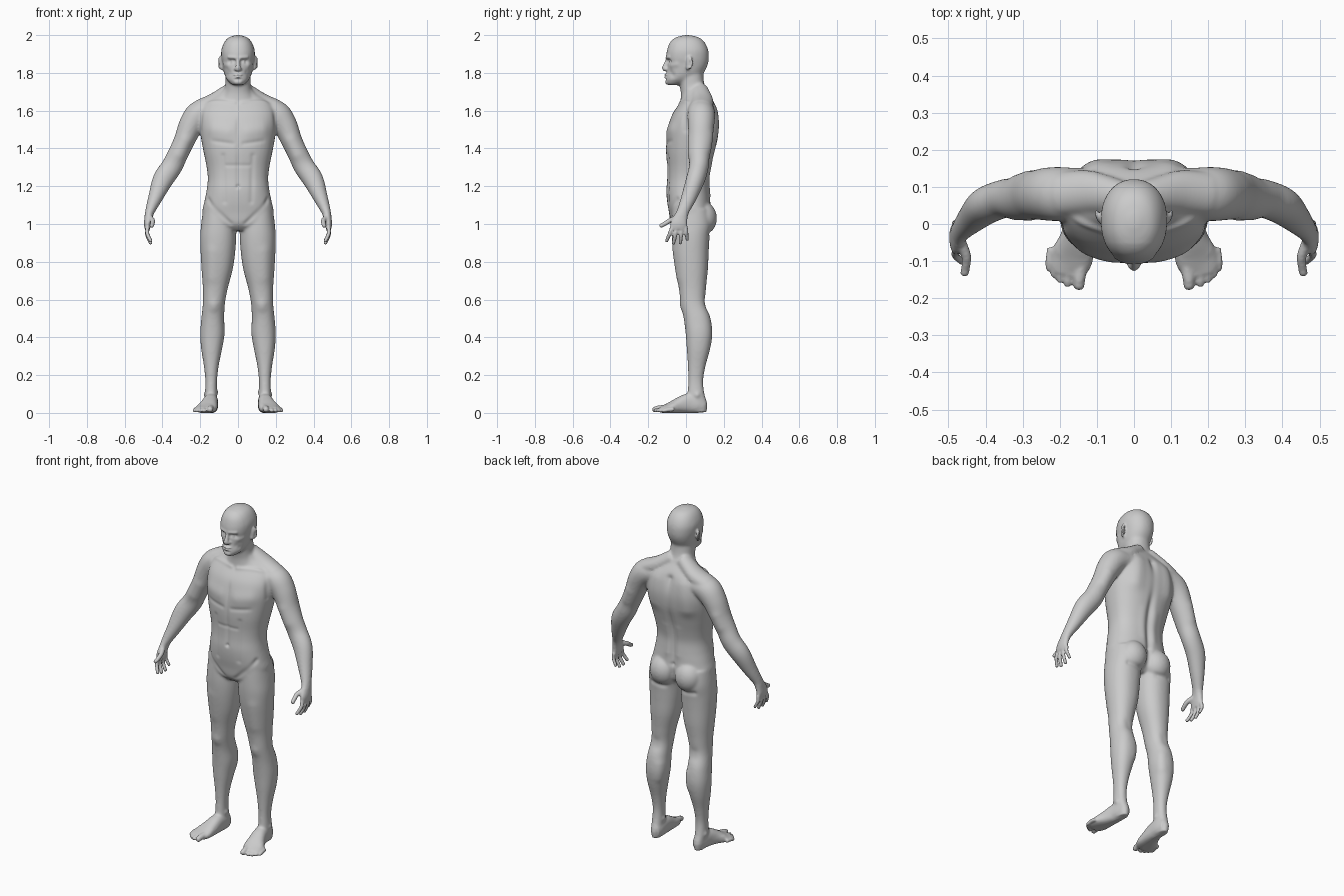
import bpy, bmesh, math
from mathutils import Vector, Matrix

bm = bmesh.new()


def spline(rows, n=6):
    """Catmull-Rom through rows of numbers."""
    out = []
    for i in range(len(rows) - 1):
        a, b, c, d = rows[max(i - 1, 0)], rows[i], rows[i + 1], rows[min(i + 2, len(rows) - 1)]
        for k in range(n):
            t = k / n
            out.append([0.5 * (2 * q + (r - p) * t + (2 * p - 5 * q + 4 * r - s) * t * t
                        + (3 * q - p - 3 * r + s) * t ** 3) for p, q, r, s in zip(a, b, c, d)])
    return out + [list(rows[-1])]


def unit_ring(power, n=40):
    e = 2 / power
    pts = []
    for i in range(n):
        c, s = math.cos(math.tau * i / n), math.sin(math.tau * i / n)
        pts.append((math.copysign(abs(c) ** e, c), math.copysign(abs(s) ** e, s)))
    return pts


def skin(rings, mirror):
    for side in ((1, -1) if mirror else (1,)):
        vs = [[bm.verts.new((p.x * side, p.y, p.z)) for p in r] for r in rings]
        n = len(vs[0])
        for a, b in zip(vs, vs[1:]):
            for i in range(n):
                bm.faces.new((a[i], a[(i + 1) % n], b[(i + 1) % n], b[i]))
        bm.faces.new(vs[0])
        bm.faces.new(vs[-1])


def flat_loft(rows, mirror=False, power=2.2):
    """Horizontal sections: z, x0, x1, y0, y1."""
    skin([[Vector(((x0 + x1) / 2 + c * (x1 - x0) / 2, (y0 + y1) / 2 + s * (y1 - y0) / 2, z))
           for c, s in unit_ring(power)] for z, x0, x1, y0, y1 in spline(rows)], mirror)


def tube(rows, ref=(0, 1, 0), mirror=True, power=2.0):
    """Sections across a path: x, y, z, radius across, radius along ref."""
    rows = spline(rows)
    pts = [Vector(r[:3]) for r in rows]
    rings = []
    for i, r in enumerate(rows):
        t = (pts[min(i + 1, len(pts) - 1)] - pts[max(i - 1, 0)]).normalized()
        v = Vector(ref)
        v = (v - t * v.dot(t)).normalized()
        u = v.cross(t)
        rings.append([pts[i] + u * c * r[3] + v * s * r[4] for c, s in unit_ring(power, 28)])
    skin(rings, mirror)


def ball(pos, size, turn=0, mirror=True):
    for side in ((1, -1) if mirror else (1,)):
        m = (Matrix.Translation((pos[0] * side, pos[1], pos[2])) @ Matrix.Rotation(turn * side, 4, 'Z')
             @ Matrix.Diagonal((*size, 1)))
        bmesh.ops.create_uvsphere(bm, u_segments=28, v_segments=16, radius=1, matrix=m)


def digit(points, r, ref=(0, 1, 0)):
    tube([(*p, r * (1 - .08 * i), r * (1 - .08 * i)) for i, p in enumerate(points)], ref)
    ball(points[-1], (r * .86,) * 3)


# torso
flat_loft([(z, -w, w, a, b) for z, w, a, b in (
    (1.72, .07, -.02, .10), (1.69, .10, -.01, .12), (1.66, .15, -.015, .14), (1.63, .185, -.04, .155),
    (1.58, .203, -.073, .168), (1.52, .205, -.093, .174), (1.45, .195, -.104, .168), (1.38, .182, -.106, .152),
    (1.30, .166, -.10, .132), (1.24, .160, -.10, .122), (1.18, .166, -.104, .125), (1.12, .178, -.10, .13),
    (1.06, .188, -.09, .13), (1.0, .16, -.08, .11), (.965, .06, -.05, .08))], power=2.35)
# neck and sloping shoulder muscles
flat_loft([(z, -w, w, a, b) for z, w, a, b in (
    (1.84, .06, -.03, .09), (1.78, .066, -.04, .092), (1.73, .068, -.033, .10),
    (1.69, .08, -.027, .118), (1.64, .11, -.03, .13))])
tube([(.03, .07, 1.715, .04, .045), (.12, .085, 1.655, .042, .058), (.2, .08, 1.615, .045, .06)])
# head
flat_loft([(z, -w, w, a, b) for z, w, a, b in (
    (2.0, .012, -.008, .022), (1.987, .05, -.055, .07), (1.96, .074, -.085, .10), (1.92, .088, -.10, .118),
    (1.88, .088, -.105, .121), (1.85, .083, -.099, .117), (1.82, .078, -.099, .105), (1.79, .071, -.103, .085),
    (1.765, .059, -.107, .045), (1.745, .041, -.106, -.01), (1.735, .027, -.097, -.04))])
# nose, eyes, lips, ears
tube([(0, -.094, 1.872, .011, .012), (0, -.107, 1.845, .011, .012), (0, -.114, 1.825, .014, .013),
      (0, -.108, 1.812, .012, .01)], mirror=False)
ball((.012, -.106, 1.82), (.009, .011, .008))
ball((0, -.104, 1.789), (.026, .012, .006), mirror=False)
ball((0, -.104, 1.777), (.022, .012, .006), mirror=False)
ball((.094, .018, 1.853), (.009, .021, .036), -.5)
ball((.088, .008, 1.83), (.008, .01, .016), -.3)
# legs
flat_loft([(1.08, .03, .185, -.07, .12), (1.0, .012, .195, -.075, .135), (.93, .01, .2, -.075, .125),
           (.85, .015, .198, -.068, .12), (.76, .028, .193, -.055, .116), (.66, .054, .186, -.038, .106),
           (.58, .069, .186, -.028, .104), (.5, .073, .194, -.012, .13), (.42, .071, .2, -.002, .139),
           (.34, .084, .195, .004, .128), (.25, .102, .181, .01, .104), (.17, .111, .173, .012, .091),
           (.1, .111, .175, .008, .098), (.05, .111, .172, 0, .113), (.005, .116, .166, .01, .108)], True)
ball((.083, .09, 1.03), (.08, .074, .088))
# feet
tube([(.139, .1, .038, .026, .036), (.14, .06, .045, .035, .046), (.144, .01, .05, .039, .052),
      (.153, -.04, .039, .047, .041), (.166, -.085, .026, .057, .028), (.177, -.115, .019, .053, .02),
      (.182, -.135, .016, .042, .015)], (0, 0, 1), power=2.4)
for x, y, r in ((.147, -.164, .018), (.178, -.160, .0125), (.198, -.150, .012), (.215, -.136, .0115),
                (.229, -.118, .011)):
    digit([(x - .006, y + .055, r + .008), (x, y + .02, r + .005), (x + .001, y, r)], r, (0, 0, 1))
# arms and palms
tube([(.13, .075, 1.60, .06, .07), (.20, .08, 1.583, .072, .074), (.245, .08, 1.53, .066, .07),
      (.285, .075, 1.44, .056, .062), (.318, .07, 1.37, .054, .056), (.35, .068, 1.305, .056, .052),
      (.397, .05, 1.235, .055, .05), (.437, .015, 1.14, .039, .041), (.465, -.015, 1.07, .026, .033),
      (.474, -.028, 1.035, .021, .037), (.479, -.038, 1.0, .019, .045), (.48, -.041, .972, .014, .042)])
# fingers and thumb
for y0, y1, top, tip, r in ((-.073, -.102, .985, .912, .0115), (-.05, -.066, .98, .90, .012),
                            (-.024, -.029, .98, .90, .0115), (.0, .006, .985, .918, .0105)):
    digit([(.478, y0, top), (.481, y0 * .6 + y1 * .4, top * .55 + tip * .45), (.463, y1, tip)], r)
digit([(.468, -.045, 1.035), (.452, -.085, 1.018), (.453, -.112, 1.002), (.456, -.13, .992)], .0145, (0, 0, 1))

bmesh.ops.recalc_face_normals(bm, faces=bm.faces)
mesh = bpy.data.meshes.new("body")
bm.to_mesh(mesh)
bm.free()
body = bpy.data.objects.new("body", mesh)
bpy.context.collection.objects.link(body)
bpy.context.view_layer.objects.active = body
body.select_set(True)

# fuse all parts into one skin
fuse = body.modifiers.new("fuse", 'REMESH')
fuse.mode = 'VOXEL'
fuse.voxel_size = .006
bpy.ops.object.modifier_apply(modifier="fuse")

# soften joins, less on hands, toes and face
group = body.vertex_groups.new(name="soft")
fine, broad = [], []
for v in body.data.vertices:
    x, y, z = v.co
    detail = (abs(x) > .42 and z < 1.05) or z < .05 or (z > 1.76 and (y < -.05 or abs(x) > .08))
    (fine if detail else broad).append(v.index)
group.add(fine, .14, 'REPLACE')
group.add(broad, 1, 'REPLACE')
soft = body.modifiers.new("soft", 'SMOOTH')
soft.factor, soft.iterations, soft.vertex_group = .5, 18, "soft"
bpy.ops.object.modifier_apply(modifier="soft")

# sculpt strokes, mirrored: start, end, width, height
torso_strokes = (
    ((.06, -.1, 1.49), (.13, -.08, 1.5), .04, .007),        # chest
    ((.03, -.11, 1.425), (.14, -.085, 1.44), .012, -.004),
    ((0, -.09, 1.6), (0, -.105, 1.2), .011, -.005),         # centre line
    ((0, -.105, 1.31), (.06, -.1, 1.31), .01, -.003),       # belly
    ((.08, -.1, 1.36), (.07, -.09, 1.12), .014, -.004),
    ((0, -.105, 1.2), (0, -.105, 1.2), .009, -.006),
    ((.16, -.05, 1.13), (.04, -.085, 1.0), .013, -.006),    # groin
    ((.02, -.03, 1.64), (.17, .01, 1.65), .012, .005),      # collar bone
    ((.205, -.01, 1.6), (.19, 0, 1.5), .016, -.005),        # front of shoulder
    ((0, .155, 1.62), (0, .125, 1.1), .02, -.013),          # spine
    ((.1, .165, 1.6), (.115, .16, 1.46), .045, .011),       # shoulder blade
    ((.04, .12, 1.32), (.035, .12, 1.16), .024, .004),      # lower back
    ((0, .14, 1.09), (0, .13, .98), .013, -.012))           # cleft
limb_strokes = (
    ((.05, .125, .945), (.14, .12, .955), .014, -.006),     # below seat
    ((.14, -.06, .85), (.14, -.045, .72), .035, .004),      # thigh
    ((.127, -.03, .57), (.127, -.03, .56), .025, .006),     # knee
    ((.127, .1, .59), (.127, .1, .56), .025, -.004),
    ((.09, .12, .46), (.095, .12, .38), .03, .005),         # calf
    ((.112, .05, .11), (.112, .05, .11), .014, .006),       # ankle
    ((.175, .06, .095), (.175, .06, .095), .014, .006),
    ((.28, .02, 1.44), (.31, .02, 1.37), .03, .005),        # upper arm
    ((.29, .13, 1.46), (.31, .12, 1.4), .03, .005),
    ((.27, .08, 1.49), (.31, .08, 1.46), .014, -.003))
face_strokes = (
    ((.024, -.1, 1.862), (.043, -.088, 1.861), .012, -.011),  # eye socket
    ((.034, -.09, 1.859), (.034, -.09, 1.859), .007, .007),   # eye
    ((.012, -.106, 1.879), (.05, -.09, 1.883), .008, .005),   # brow
    ((.055, -.075, 1.84), (.065, -.05, 1.845), .015, .005),   # cheek bone
    ((.045, -.08, 1.80), (.052, -.07, 1.79), .016, -.005),    # cheek
    ((0, -.12, 1.783), (.025, -.105, 1.782), .004, -.005),    # mouth
    ((0, -.106, 1.766), (.012, -.104, 1.766), .007, -.004),
    ((0, -.107, 1.75), (.01, -.106, 1.75), .012, .005),       # chin
    ((.106, .02, 1.856), (.105, .018, 1.84), .008, -.006))    # ear bowl

strokes = []
for a, b, w, h in torso_strokes + limb_strokes + face_strokes:
    a, b = Vector(a), Vector(b)
    strokes.append((min(a.z, b.z) - 2.6 * w, max(a.z, b.z) + 2.6 * w, a, b - a, max((b - a).length_squared, 1e-9), w, h))
normals = [n.vector.copy() for n in body.data.vertex_normals]
for v in body.data.vertices:
    p = Vector((abs(v.co.x), v.co.y, v.co.z))
    move = 0
    for lo, hi, a, ab, ll, w, h in strokes:
        if lo < p.z < hi:
            t = min(max((p - a).dot(ab) / ll, 0), 1)
            d = (p - a - ab * t).length_squared / (w * w)
            if d < 7:
                move += h * math.exp(-d)
    v.co += normals[v.index] * move
    v.co.z = max(v.co.z, 0)      # flat soles

bpy.ops.object.shade_smooth()
